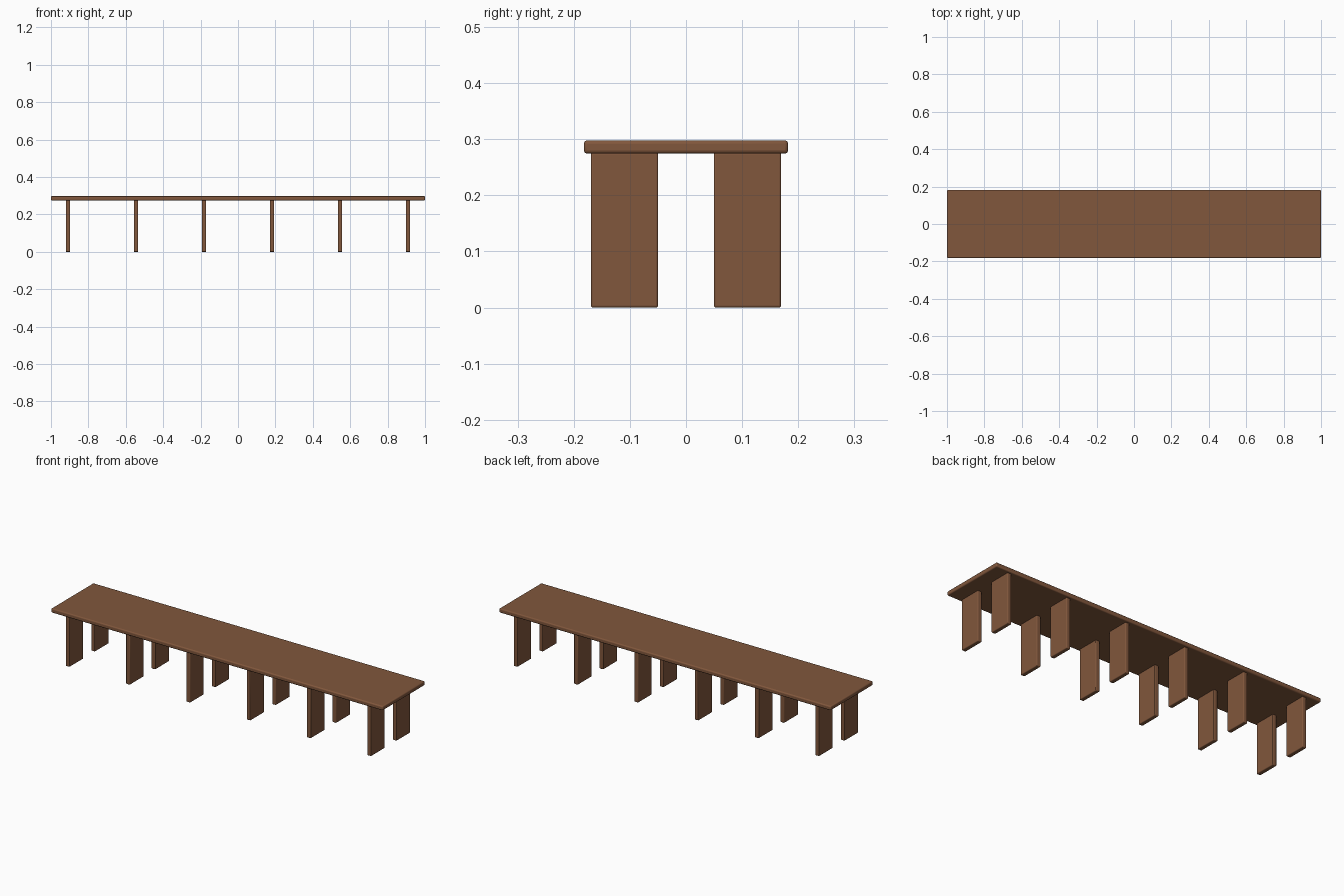
import bpy

if "Cube" in bpy.data.objects:
    bpy.data.objects.remove(bpy.data.objects["Cube"])

wood = bpy.data.materials.new("brown_wood")
wood.diffuse_color = (0.22, 0.095, 0.045, 1)
wood.use_nodes = True
wood.node_tree.nodes["Principled BSDF"].inputs["Base Color"].default_value = wood.diffuse_color


def board(name, center, size, bevel):
    bpy.ops.mesh.primitive_cube_add(size=1, location=center)
    ob = bpy.context.object
    ob.name = name
    ob.scale = size
    bpy.ops.object.transform_apply(location=False, rotation=False, scale=True)
    ob.data.materials.append(wood)
    mod = ob.modifiers.new("rounded_edges", 'BEVEL')
    mod.width = bevel
    mod.segments = 3
    bpy.ops.object.shade_smooth_by_angle()
    return ob


HEIGHT, THICK = 0.298, 0.0235

# Long flat top
board("bench_top", (0, 0, HEIGHT - THICK / 2), (2.0, 0.364, THICK), 0.006)

# Six pairs of plank legs
LEG_H = HEIGHT - THICK + 0.002
for i in range(6):
    x = (i - 2.5) * 4 / 11
    for side, y in (("front", -0.1095), ("back", 0.1095)):
        board(f"{side}_leg_{i + 1}", (x, y, LEG_H / 2), (0.0235, 0.12, LEG_H), 0.004)
